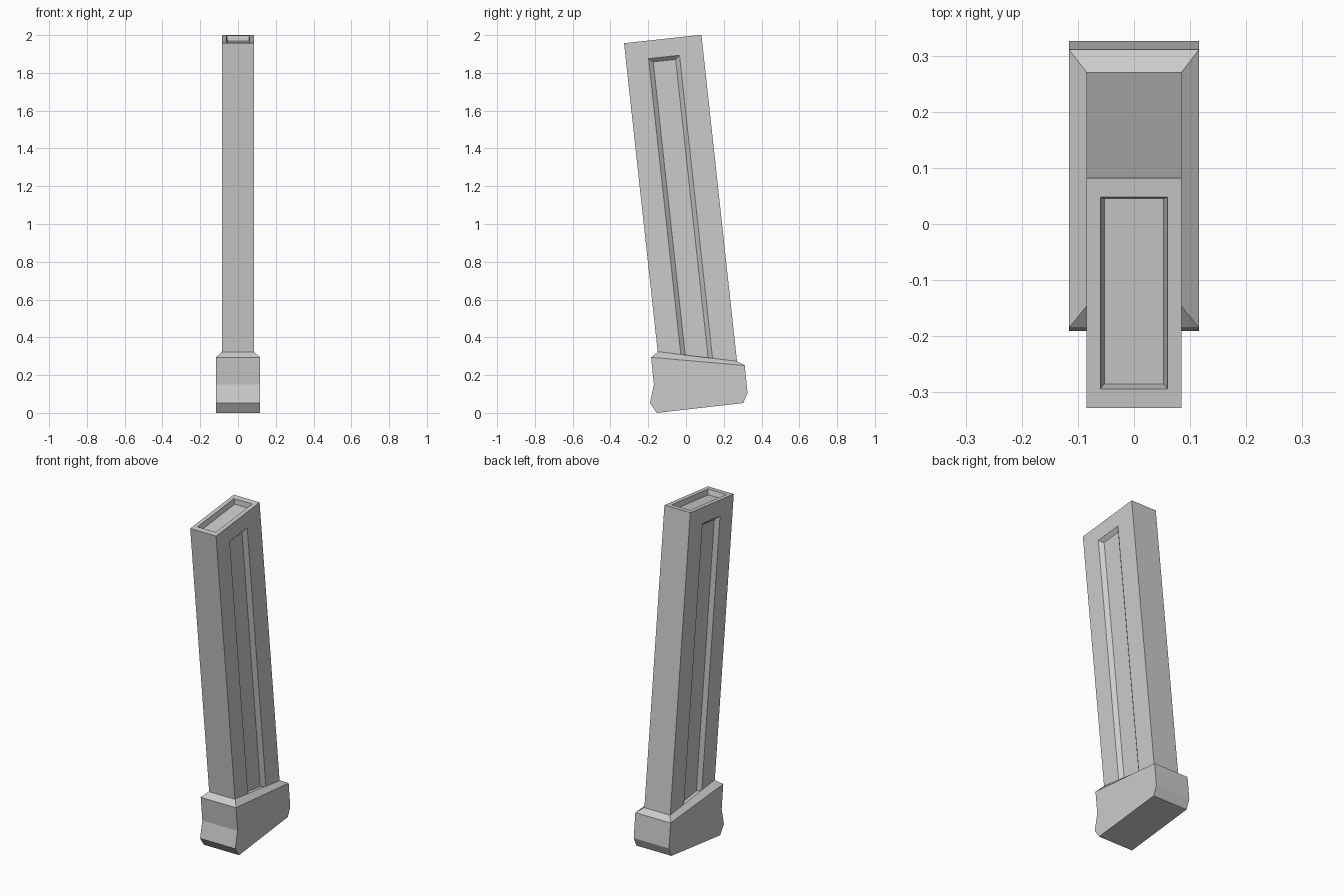
import bpy, bmesh
from mathutils import Vector

if "Cube" in bpy.data.objects:
    bpy.data.objects.remove(bpy.data.objects["Cube"])

HALF_W, BASE_W = 0.085, 0.116
ORIGIN = Vector((0, -0.328, 1.957))   # top front corner of the tilted body
ACROSS = Vector((0, 0.9941, 0.1084))  # front to back
DOWN = Vector((0, 0.1084, -0.9941))   # along the body


def local(x, u, v):
    return ORIGIN + Vector((x, 0, 0)) + ACROSS * u + DOWN * v


def finish(bm, name):
    bmesh.ops.remove_doubles(bm, verts=bm.verts, dist=1e-5)
    bmesh.ops.recalc_face_normals(bm, faces=bm.faces)
    mesh = bpy.data.meshes.new(name)
    bm.to_mesh(mesh)
    bm.free()
    obj = bpy.data.objects.new(name, mesh)
    bpy.context.collection.objects.link(obj)
    return obj


def face(bm, pts):
    bm.faces.new([bm.verts.new(p) for p in pts])


def pocket(bm, *rings):
    """Nested four-sided rings joined by quads, closed by a floor."""
    for a, b in zip(rings, rings[1:]):
        for i in range(4):
            j = (i + 1) % 4
            face(bm, (a[i], a[j], b[j], b[i]))
    face(bm, rings[-1])


def side_ring(x, u0, u1, v0, v1):
    return [local(x, u, v) for u, v in ((u0, v0), (u1, v0), (u1, v1), (u0, v1))]


def top_ring(w, u0, u1, v):
    return [local(x, u, v) for x, u in ((-w, u0), (w, u0), (w, u1), (-w, u1))]


# Tilted body: grooved sides, recessed top, plain front, back and bottom
W, L = 0.412, 1.76
bm = bmesh.new()
for s in (-1, 1):
    pocket(bm, side_ring(s * HALF_W, 0, W, 0, L),
           side_ring(s * HALF_W, 0.12, 0.285, 0.095, 1.74),
           side_ring(s * (HALF_W - 0.02), 0.143, 0.262, 0.115, 1.73))
pocket(bm, top_ring(HALF_W, 0, W, 0),
       top_ring(0.06, 0.034, 0.378, 0),
       top_ring(0.053, 0.040, 0.372, 0.03))
for u in (0, W):
    face(bm, [local(x, u, v) for x, v in
              ((-HALF_W, 0), (HALF_W, 0), (HALF_W, L), (-HALF_W, L))])
face(bm, top_ring(HALF_W, 0, W, L))
finish(bm, "magazine_body")

# Base plate: side profile extruded across, with a chamfered top
profile = [(-0.185, 0.294), (-0.17, 0.15), (-0.191, 0.052), (-0.155, 0),
           (0.303, 0.052), (0.326, 0.105), (0.311, 0.251)]
bm = bmesh.new()
left, right = [[Vector((s * BASE_W, y, z)) for y, z in profile] for s in (-1, 1)]
face(bm, left)
face(bm, right)
for i in range(len(profile) - 1):
    face(bm, (left[i], left[i + 1], right[i + 1], right[i]))
rim = [left[0], right[0], right[-1], left[-1]]
cap = [Vector((x, y, z)) for x, y, z in
       ((-HALF_W, -0.147, 0.324), (HALF_W, -0.147, 0.324),
        (HALF_W, 0.271, 0.273), (-HALF_W, 0.271, 0.273))]
pocket(bm, rim, cap)
finish(bm, "base_plate")
